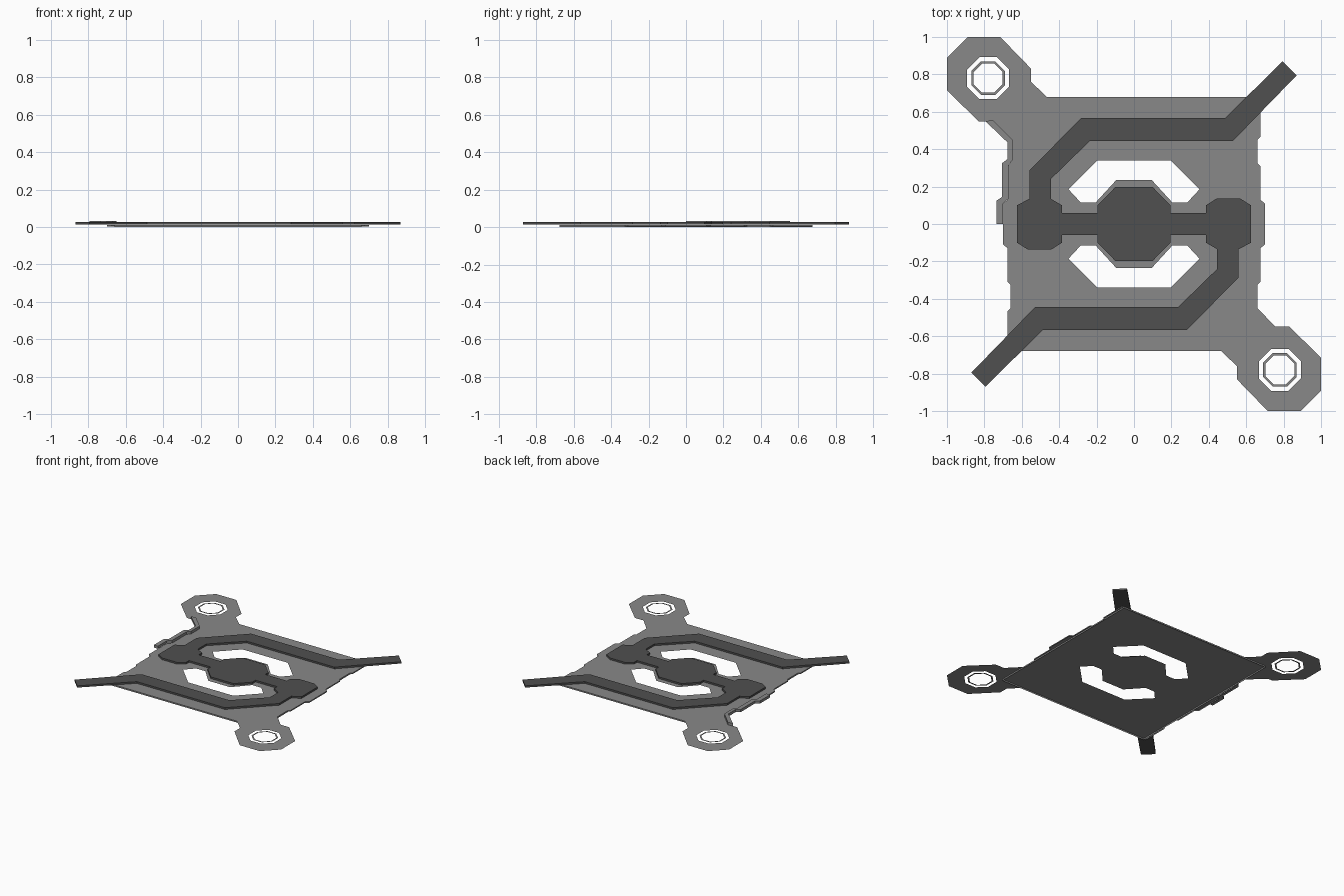
import bpy, bmesh, math
from mathutils import Vector

if "Cube" in bpy.data.objects:
    bpy.data.objects.remove(bpy.data.objects["Cube"])

SHEET_Z = 0.012


def material(name, v):
    m = bpy.data.materials.new(name)
    m.diffuse_color = (v, v, v, 1)
    m.use_nodes = True
    m.node_tree.nodes["Principled BSDF"].inputs["Base Color"].default_value = m.diffuse_color
    return m


plate_mat = material("plate_grey", 0.25)
pipe_mat = material("dark_metal", 0.08)


def turned(pts):
    """Half outline plus its copy turned by 180 degrees."""
    return pts + [(-x, -y) for x, y in pts]


def octagon(cx, cy, half):
    r = half / math.cos(math.pi / 8)
    return [(cx + r * math.cos(math.pi / 8 + i * math.pi / 4),
             cy + r * math.sin(math.pi / 8 + i * math.pi / 4)) for i in range(8)]


def finish(bm, name, mat):
    me = bpy.data.meshes.new(name)
    bm.to_mesh(me)
    bm.free()
    me.materials.append(mat)
    ob = bpy.data.objects.new(name, me)
    bpy.context.collection.objects.link(ob)
    return ob


def flat(name, loops, z0, mat, height=0.0):
    """Filled outline with holes, optionally raised into a solid."""
    bm = bmesh.new()
    edges = []
    for loop in loops:
        vs = [bm.verts.new((x, y, z0)) for x, y in loop]
        edges += [bm.edges.new((vs[i - 1], vs[i])) for i in range(len(vs))]
    bmesh.ops.triangle_fill(bm, use_beauty=True, use_dissolve=False,
                            edges=edges, normal=(0, 0, 1))
    for f in bm.faces:
        f.normal_update()
        if f.normal.z < 0:
            f.normal_flip()
    if height:
        ret = bmesh.ops.extrude_face_region(bm, geom=bm.faces[:], use_keep_orig=True)
        top = [g for g in ret["geom"] if isinstance(g, bmesh.types.BMVert)]
        bmesh.ops.translate(bm, verts=top, vec=(0, 0, height))
        bmesh.ops.recalc_face_normals(bm, faces=bm.faces[:])
    return finish(bm, name, mat)


def wall(name, pts, z0, z1, closed=False):
    """Single-sided vertical skirt along a path."""
    bm = bmesh.new()
    lo = [bm.verts.new((x, y, z0)) for x, y in pts]
    hi = [bm.verts.new((x, y, z1)) for x, y in pts]
    for i in range(0 if closed else 1, len(pts)):
        bm.faces.new((lo[i - 1], lo[i], hi[i], hi[i - 1]))
    return finish(bm, name, plate_mat)


# Mounting sheet: stepped sides, two corner ears, slots and screw holes
side = [(-.66, .45), (-.66, .325), (-.675, .31), (-.675, .13), (-.70, .11),
        (-.70, -.11), (-.675, -.13), (-.675, -.31), (-.66, -.325),
        (-.66, -.45), (-.675, -.465)]
ear = [(-.465, .678), (-.55, .76), (-.55, .83), (-.715, 1), (-.89, 1),
       (-1, .89), (-1, .715), (-.83, .548), (-.755, .548)]
outline = turned([(.675, .678)] + ear + side)
slot = [(-.197, .34), (.197, .34), (.35, .185), (.285, .115), (.205, .115),
        (.095, .235), (-.095, .235), (-.205, .115), (-.285, .115), (-.35, .185)]
slot_back = [(-x, -y) for x, y in slot]
holes = [octagon(-.78, .78, .112), octagon(.78, -.78, .112)]
flat("mounting_sheet", [outline, slot, slot_back] + holes, SHEET_Z, plate_mat)

# Skirt below the sheet
wall("base_frame", [(-.66, -.677), (.66, -.677), (.66, .677), (-.66, .677)],
     0, SHEET_Z, True)
wall("left_edge_skirt", side + [(-.675, -.677)], .003, SHEET_Z)
wall("right_edge_skirt", [(-x, -y) for x, y in side + [(-.675, -.677)]], .003, SHEET_Z)

# Thin rings inside the screw holes
for name, s in (("back_screw_ring", 1), ("front_screw_ring", -1)):
    flat(name, [octagon(-.78 * s, .78 * s, .09), octagon(-.78 * s, .78 * s, .078)],
         SHEET_Z, plate_mat)

# Raised channel: centre pad, cross bar, end pads and two bent arms
channel = turned([
    (.195, .1), (.1, .197), (-.1, .197), (-.195, .1), (-.195, .06), (-.385, .06),
    (-.385, .1), (-.445, .135), (-.445, .24), (-.235, .445), (.53, .445),
    (.87, .795), (.795, .87), (.487, .567), (-.283, .567), (-.56, .285),
    (-.56, .135), (-.625, .1), (-.625, -.1), (-.57, -.135), (-.44, -.135),
    (-.385, -.1), (-.385, -.06), (-.195, -.06)])
flat("raised_channel", [channel], SHEET_Z + .001, pipe_mat, .014)

# Zigzag rail on the left edge
rail = [(-.795, .55), (-.675, .435), (-.675, .348), (-.705, .325), (-.705, .145),
        (-.735, .125), (-.735, 0), (-.70, 0), (-.70, .11), (-.672, .135),
        (-.672, .315), (-.65, .34), (-.65, .45), (-.755, .555)]
flat("edge_rail", [rail], SHEET_Z + .0005, plate_mat, .021)
